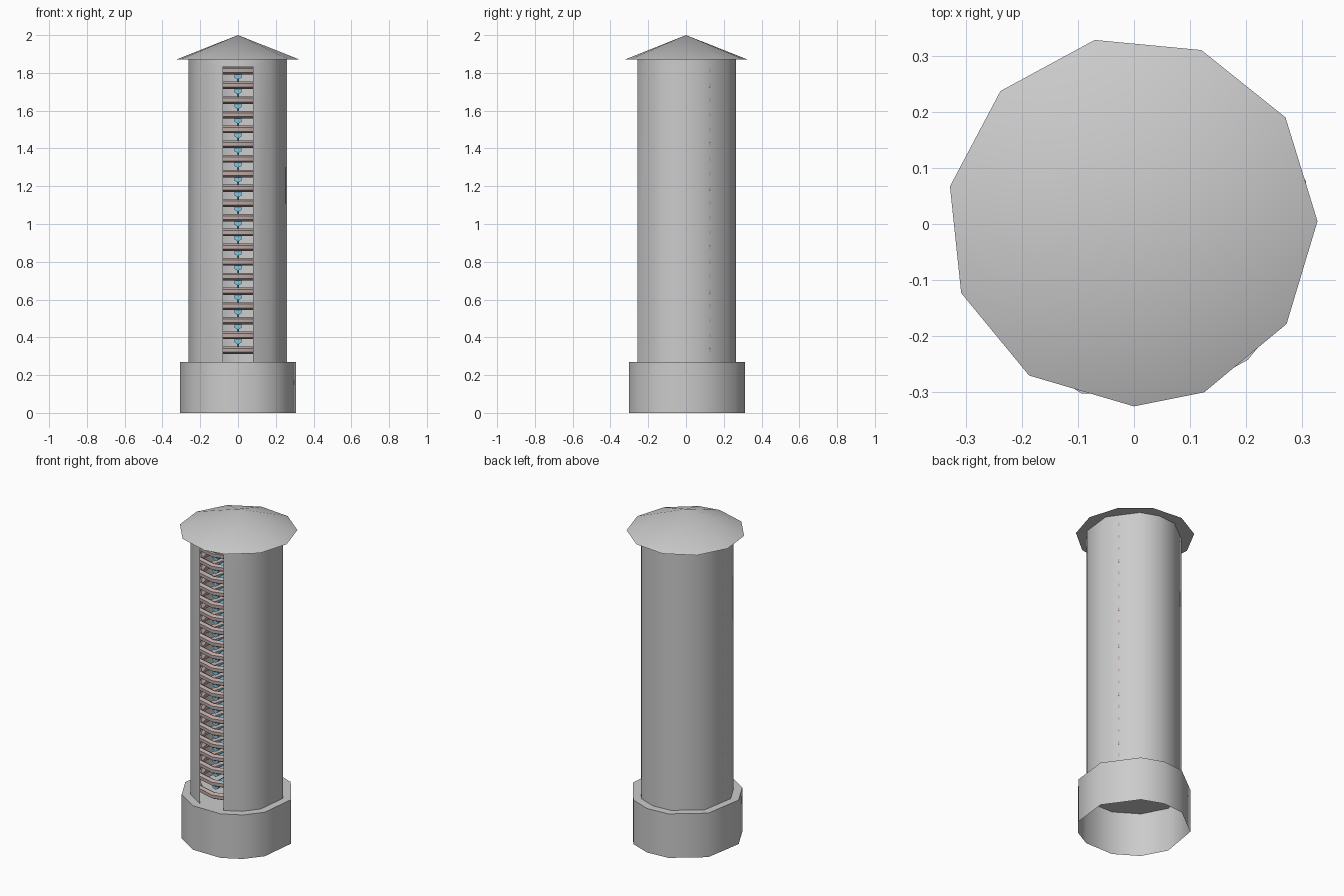
import bpy, bmesh, math
from mathutils import Matrix

if "Cube" in bpy.data.objects:
    bpy.data.objects.remove(bpy.data.objects["Cube"])

# Shared uneven side layout (degrees); the front facet 252.7-287.3 is the slot
ANGLES = [14, 57, 82, 107, 148, 193, 223, 252.7, 287.3, 310, 333]
SLOT = 7


def material(name, rgb):
    m = bpy.data.materials.new(name)
    m.diffuse_color = (*rgb, 1)
    m.use_nodes = True
    m.node_tree.nodes["Principled BSDF"].inputs["Base Color"].default_value = m.diffuse_color
    return m


def finish(name, bm, mat=None, smooth=50):
    bmesh.ops.recalc_face_normals(bm, faces=bm.faces)
    me = bpy.data.meshes.new(name)
    bm.to_mesh(me)
    bm.free()
    ob = bpy.data.objects.new(name, me)
    bpy.context.collection.objects.link(ob)
    if mat:
        me.materials.append(mat)
    if smooth:
        bpy.ops.object.select_all(action='DESELECT')
        bpy.context.view_layer.objects.active = ob
        ob.select_set(True)
        bpy.ops.object.shade_smooth_by_angle(angle=math.radians(smooth))
    return ob


def polygon_ring(bm, r, z):
    return [bm.verts.new((r * math.cos(math.radians(a)), r * math.sin(math.radians(a)), z))
            for a in ANGLES]


def bridge(bm, low, high, skip=()):
    n = len(low)
    for i in range(n):
        if i not in skip:
            j = (i + 1) % n
            bm.faces.new((low[i], low[j], high[j], high[i]))


# Base: skirt open underneath, closed on top
bm = bmesh.new()
low, high = polygon_ring(bm, 0.316, 0), polygon_ring(bm, 0.316, 0.27)
bridge(bm, low, high)
bm.faces.new(high)
finish("base", bm)

# Tower shell with one facet left open at the front
bm = bmesh.new()
rings = [polygon_ring(bm, 0.268, z) for z in (0.27, 1.835, 1.87)]
bridge(bm, rings[0], rings[1], skip=(SLOT,))
bridge(bm, rings[1], rings[2])
finish("tower_shell", bm)

# Conical roof with an uneven rim
rim_points = [(.327, .005), (.27, .19), (.12, .31), (-.07, .328), (-.238, .237), (-.328, .067),
              (-.308, -.123), (-.187, -.27), (0, -.325), (.125, -.30), (.272, -.178)]
bm = bmesh.new()
rim = [bm.verts.new((x, y, 1.87)) for x, y in rim_points]
tip = bm.verts.new((0, 0, 2.0))
for i, v in enumerate(rim):
    bm.faces.new((v, rim[(i + 1) % len(rim)], tip))
bm.faces.new(rim)
finish("roof", bm, smooth=60)

# Stacked coil rings and the bars that carry them
brown = material("coil_brown", (0.50, 0.40, 0.385))
blue = material("bar_blue", (0.20, 0.58, 0.78))
coils, bars = bmesh.new(), bmesh.new()
MAJOR, MINOR = 12, 6
for k in range(20):
    z = 0.332 + k * 0.0779
    loops = []
    for i in range(MAJOR):
        a = 2 * math.pi * i / MAJOR
        loop = []
        for j in range(MINOR):
            b = 2 * math.pi * (j + 0.5) / MINOR
            r = 0.234 + 0.02 * math.cos(b)
            loop.append(coils.verts.new((r * math.cos(a), r * math.sin(a), z + 0.02 * math.sin(b))))
        loops.append(loop)
    for i in range(MAJOR):
        bridge_to = loops[(i + 1) % MAJOR]
        for j in range(MINOR):
            n = (j + 1) % MINOR
            coils.faces.new((loops[i][j], bridge_to[j], bridge_to[n], loops[i][n]))
    if k:
        bmesh.ops.create_cone(bars, cap_ends=True, segments=6, radius1=0.022, radius2=0.022, depth=0.44,
                              matrix=Matrix.Translation((0, 0, z - 0.026)) @ Matrix.Rotation(math.pi / 2, 4, 'X'))
finish("coil_rings", coils, brown)
finish("cross_bars", bars, blue, smooth=0)

# Thin central rod
bm = bmesh.new()
bmesh.ops.create_cone(bm, cap_ends=True, segments=6, radius1=0.006, radius2=0.006, depth=1.5,
                      matrix=Matrix.Translation((0, 0, 1.08)))
finish("central_rod", bm, blue)
